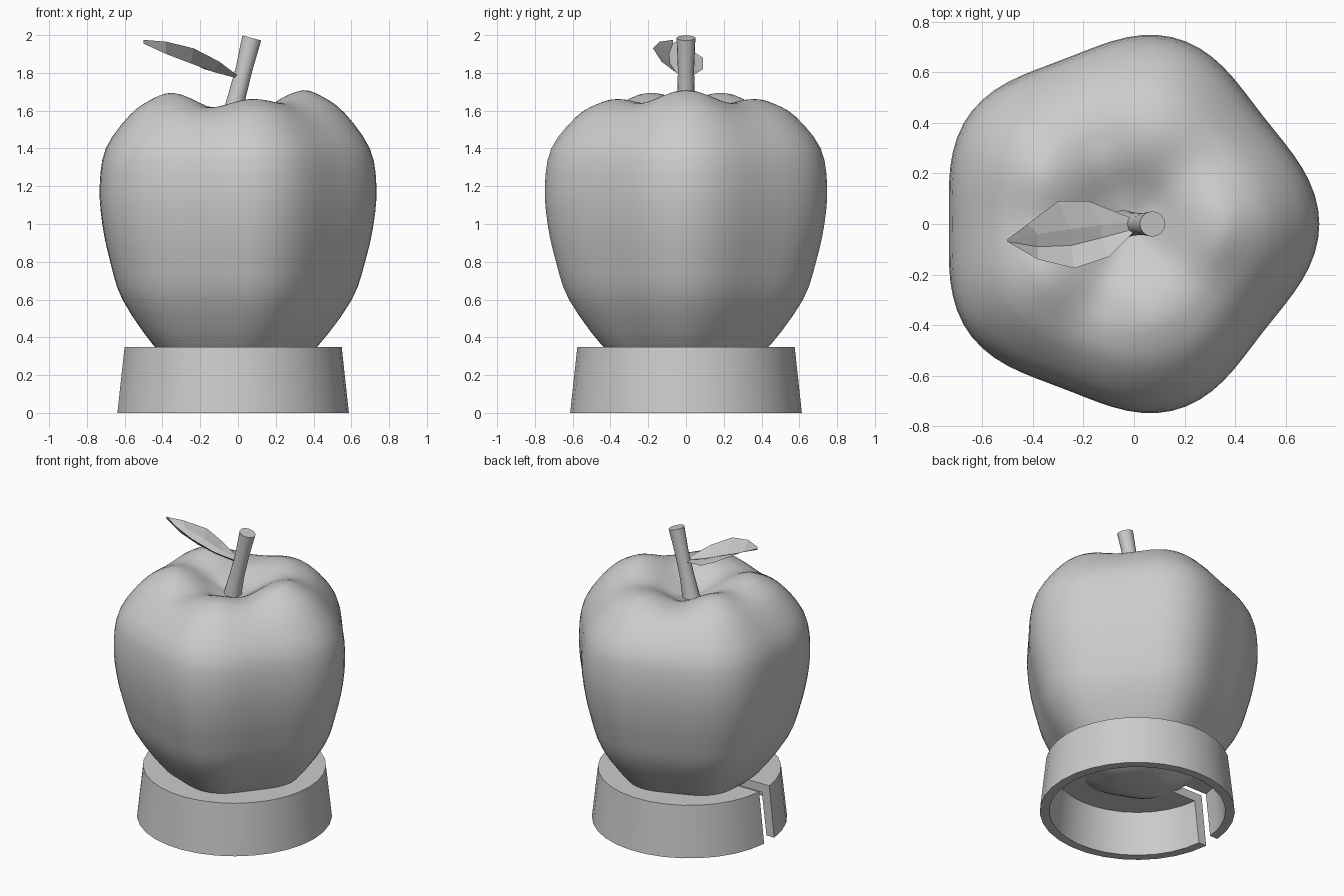
import bpy, bmesh
from math import sin, cos, pi, asin, tau, radians

if "Cube" in bpy.data.objects:
    bpy.data.objects.remove(bpy.data.objects["Cube"])

CX = -0.027  # shared axis of fruit and stand

grey = bpy.data.materials.new("plain grey")
grey.use_nodes = True
grey.diffuse_color = (0.6, 0.6, 0.6, 1)
grey.node_tree.nodes["Principled BSDF"].inputs["Base Color"].default_value = (0.6, 0.6, 0.6, 1)


def finish(bm, name, smooth=None):
    bmesh.ops.recalc_face_normals(bm, faces=bm.faces)
    mesh = bpy.data.meshes.new(name)
    bm.to_mesh(mesh)
    bm.free()
    mesh.materials.append(grey)
    obj = bpy.data.objects.new(name, mesh)
    bpy.context.collection.objects.link(obj)
    if smooth:
        bpy.ops.object.select_all(action="DESELECT")
        obj.select_set(True)
        bpy.context.view_layer.objects.active = obj
        bpy.ops.object.shade_smooth_by_angle(angle=radians(smooth))
    return obj


def bridge(bm, a, b, closed=True):
    n = len(a)
    for i in range(n if closed else n - 1):
        j = (i + 1) % n
        bm.faces.new((a[i], a[j], b[j], b[i]))


def spline(points, steps):
    """Smooth path through the points (Catmull-Rom)."""
    out = []
    for i in range(len(points) - 1):
        p = [points[max(0, min(len(points) - 1, i + k))] for k in (-1, 0, 1, 2)]
        for s in range(steps):
            t = s / steps
            out.append(tuple(0.5 * (2 * b + (c - a) * t + (2 * a - 5 * b + 4 * c - d) * t * t
                                    + (3 * b - a - 3 * c + d) * t ** 3)
                             for a, b, c, d in zip(*p)))
    return out + [points[-1]]


# Apple: five-lobed lathe, with a gently scalloped rim round the top hollow
profile = [(0.06, 0.2), (0.2, 0.215), (0.34, 0.28), (0.455, 0.36), (0.63, 0.6), (0.7, 0.8),
           (0.745, 1.0), (0.76, 1.2), (0.725, 1.4), (0.59, 1.57), (0.47, 1.64),
           (0.37, 1.66), (0.26, 1.635), (0.14, 1.57), (0.05, 1.535)]
bm = bmesh.new()
rings = []
SEG = 80
for r, z in spline(profile, 3):
    rim = max(0, 1 - abs(r - 0.38) / 0.34) if z > 1.45 else 0
    ring = []
    for i in range(SEG):
        t = tau * i / SEG
        lobe = cos(5 * (t - 0.07 * sin(t)))
        rr = r * (1 - (0.086 + 0.014 * cos(t)) * (1 - lobe) / 2)
        zz = z + rim * (0.024 * lobe + 0.026 * cos(2 * t))
        ring.append(bm.verts.new((CX + rr * cos(t), rr * sin(t), zz)))
    rings.append(ring)
for a, b in zip(rings, rings[1:]):
    bridge(bm, a, b)
bm.faces.new(rings[0])
bm.faces.new(rings[-1])
finish(bm, "apple", 60)

# Stand: hollow tapered ring with a parallel slot on the -x side
section = [(0.614, 0), (0.576, 0.35), (0.25, 0.35), (0.25, 0.29), (0.52, 0.29), (0.555, 0)]
bm = bmesh.new()
arcs = []
for r, z in section:
    gap = asin(0.055 / r)
    angles = [-pi + gap + (tau - 2 * gap) * i / 32 for i in range(33)]
    arcs.append([bm.verts.new((CX + r * cos(t), r * sin(t), z)) for t in angles])
for k, arc in enumerate(arcs):
    bridge(bm, arc, arcs[(k + 1) % len(arcs)], closed=False)
for end in (0, -1):
    bm.faces.new([arc[end] for arc in arcs])
finish(bm, "stand", 30)

# Stem: leaning rod, slightly flared at both ends
bm = bmesh.new()
rings = []
for x, z, r in ((-0.043, 1.52, 0.056), (-0.01, 1.66, 0.046), (0.032, 1.82, 0.043), (0.073, 1.985, 0.05)):
    rings.append([bm.verts.new((x + r * cos(tau * i / 16), r * sin(tau * i / 16),
                                z - 0.27 * r * cos(tau * i / 16))) for i in range(16)])
for a, b in zip(rings, rings[1:]):
    bridge(bm, a, b)
bm.faces.new(rings[0])
bm.faces.new(rings[-1])
finish(bm, "stem", 40)

# Leaf: folded blade of three strips with both edges raised
front_edge = [(0, -0.03, 1.785), (-0.1, -0.13, 1.86), (-0.235, -0.175, 1.93), (-0.38, -0.14, 1.965), (-0.5, -0.07, 1.975)]
rib_front = [(0, -0.02, 1.77), (-0.13, -0.055, 1.805), (-0.25, -0.085, 1.85), (-0.38, -0.09, 1.9), (-0.5, -0.07, 1.955)]
rib_back = [(0, 0.01, 1.77), (-0.13, -0.005, 1.815), (-0.25, -0.02, 1.865), (-0.38, -0.04, 1.915), (-0.5, -0.062, 1.96)]
back_edge = [(0, 0.02, 1.775), (-0.18, 0.09, 1.82), (-0.3, 0.09, 1.88), (-0.42, 0.0, 1.94), (-0.5, -0.06, 1.965)]
bm = bmesh.new()
lines = [[bm.verts.new(p) for p in line] for line in (front_edge, rib_front, rib_back, back_edge)]
for a, b in zip(lines, lines[1:]):
    bridge(bm, a, b, closed=False)
finish(bm, "leaf")
